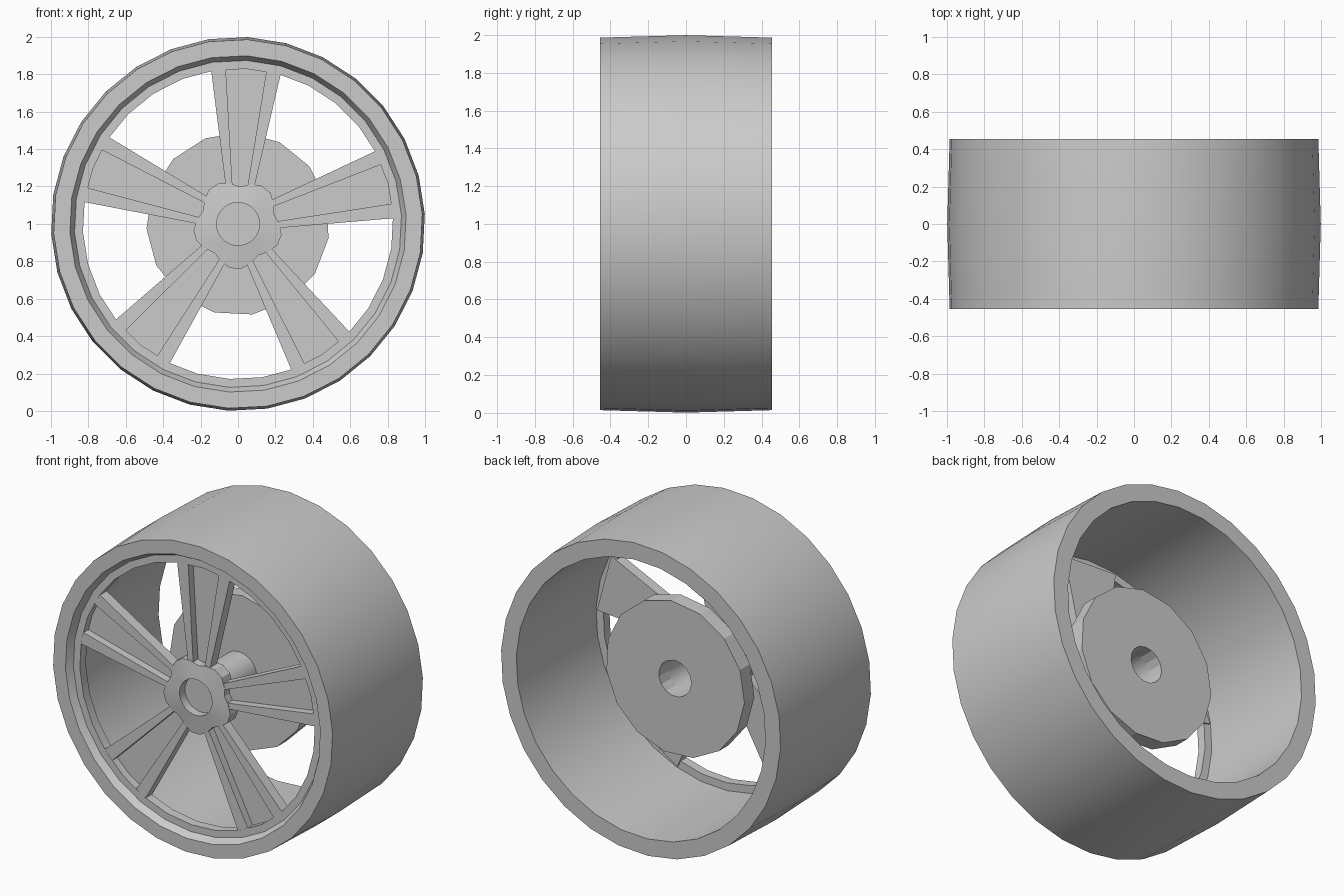
import bpy, bmesh
from math import radians, sin, cos

if "Cube" in bpy.data.objects:
    bpy.data.objects.remove(bpy.data.objects["Cube"])

CZ = 1.0          # axle height
PHASE = 87        # angle of the first spoke


def finish(bm, name, smooth=True):
    bmesh.ops.remove_doubles(bm, verts=bm.verts, dist=1e-5)
    bmesh.ops.recalc_face_normals(bm, faces=bm.faces)
    me = bpy.data.meshes.new(name)
    bm.to_mesh(me)
    bm.free()
    ob = bpy.data.objects.new(name, me)
    bpy.context.collection.objects.link(ob)
    if smooth:
        bpy.ops.object.select_all(action='DESELECT')
        ob.select_set(True)
        bpy.context.view_layer.objects.active = ob
        bpy.ops.object.shade_smooth_by_angle(angle=radians(25))
    return ob


def lathe(name, profile, n, closed=True, smooth=True, scale=None):
    """Spin (radius, y) points round the y axle; scale(i, r) can vary the radius."""
    bm = bmesh.new()
    rings = []
    for i in range(n):
        a = radians(PHASE + 360 * i / n)
        ring = []
        for r, y in profile:
            if scale:
                r = scale(i, r)
            ring.append(bm.verts.new((r * cos(a), y, CZ + r * sin(a))))
        rings.append(ring)
    m = len(profile)
    for i in range(n):
        p, q = rings[i], rings[(i + 1) % n]
        for j in range(m if closed else m - 1):
            k = (j + 1) % m
            bm.faces.new((p[j], p[k], q[k], q[j]))
    return finish(bm, name, smooth)


# Rim: crowned tread, stepped front lip, open barrel at the back
lathe("rim", [(0.987, -0.455), (1.0, 0), (0.987, 0.455), (0.88, 0.455),
              (0.88, -0.35), (0.83, -0.35), (0.83, -0.41), (0.875, -0.41),
              (0.90, -0.455)], 30)

# Hub: scalloped between the spokes, with a shallow front bore
LOBES = (0.2, 0.22, 0.24, 0.24, 0.22)
lathe("hub", [(0, -0.37), (0.115, -0.37), (0.115, -0.425), (0.2, -0.412),
              (0.2, -0.33), (0, -0.33)], 25, closed=False,
      scale=lambda i, r: LOBES[i % 5] if r == 0.2 else r)

# Axle tube and brake disc behind the hub
lathe("axle_tube", [(0.125, -0.34), (0.125, 0.05), (0.115, 0.05), (0.115, -0.34)], 30)
lathe("brake_disc", [(0.115, 0.01), (0.49, 0.01), (0.49, 0.11), (0.115, 0.11)],
      15, smooth=False)


# Spokes: tapered bars with a recessed channel in the face
def spoke(i):
    a = radians(PHASE + 72 * i)
    bm = bmesh.new()
    ends = []
    for r, hw, gw in ((0.18, 0.073, 0.038), (0.845, 0.192, 0.111)):
        section = [(-hw, -0.34), (-hw, -0.409), (-gw, -0.409), (-gw, -0.36),
                   (gw, -0.36), (gw, -0.409), (hw, -0.409), (hw, -0.34)]
        ends.append([bm.verts.new((r * cos(a) - t * sin(a), y,
                                   CZ + r * sin(a) + t * cos(a)))
                     for t, y in section])
    p, q = ends
    for j in range(8):
        k = (j + 1) % 8
        bm.faces.new((p[j], p[k], q[k], q[j]))
    bm.faces.new(p)
    bm.faces.new(q)
    finish(bm, f"spoke_{i + 1}", smooth=False)


for i in range(5):
    spoke(i)
